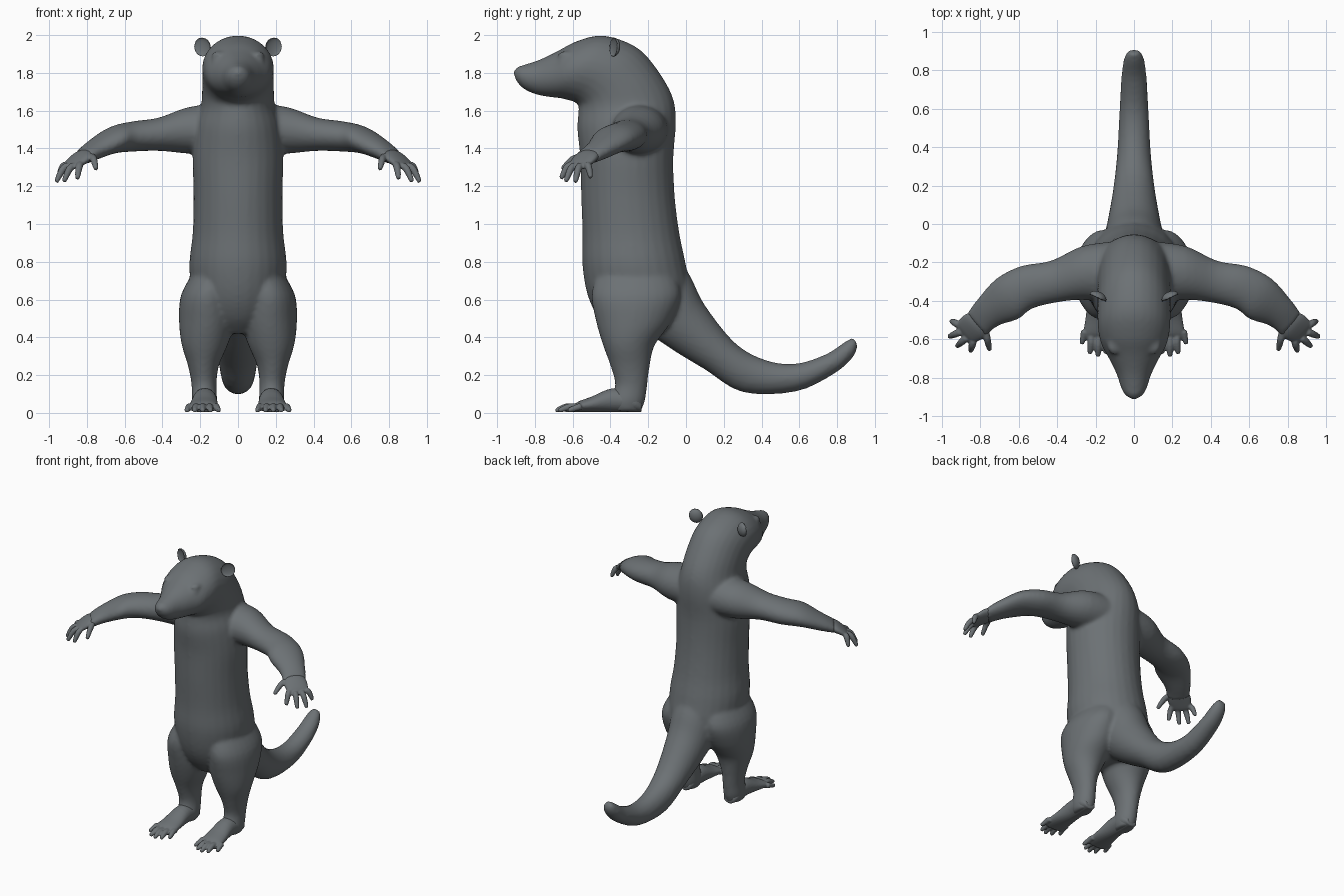
import bpy, bmesh
from math import cos, sin, pi
from mathutils import Vector, Matrix

if "Cube" in bpy.data.objects:
    bpy.data.objects.remove(bpy.data.objects["Cube"])

FUR = (0.15, 0.166, 0.176, 1)
fur = bpy.data.materials.new("slate_grey_fur")
fur.use_nodes = True
fur.diffuse_color = FUR
bsdf = fur.node_tree.nodes["Principled BSDF"]
bsdf.inputs["Base Color"].default_value = FUR
bsdf.inputs["Roughness"].default_value = 0.7


def spline(a, b, c, d, t):
    return 0.5 * (2 * b + (c - a) * t + (2 * a - 5 * b + 4 * c - d) * t * t
                  + (3 * b - a - 3 * c + d) * t ** 3)


def loft(bm, rows, side=1, sides=28, steps=4):
    """Skin elliptical sections; each row is (centre, half axis u, half axis v)."""
    rows = [[Vector(p) for p in r] for r in rows]
    rows = [rows[0]] + rows + [rows[-1]]
    fine = []
    for i in range(1, len(rows) - 2):
        for k in range(steps):
            fine.append([spline(*(rows[i + j][q] for j in (-1, 0, 1, 2)), k / steps)
                         for q in range(3)])
    fine.append(rows[-1])
    rings = []
    for c, u, v in fine:
        ring = []
        for n in range(sides):
            a = 2 * pi * n / sides
            p = c + u * cos(a) + v * sin(a)
            ring.append(bm.verts.new((p.x * side, p.y, p.z)))
        rings.append(ring)
    for lo, hi in zip(rings, rings[1:]):
        for n in range(sides):
            m = (n + 1) % sides
            bm.faces.new((lo[n], lo[m], hi[m], hi[n]))
    bm.faces.new(rings[0])
    bm.faces.new(rings[-1])


def profile(rows, x=0):
    """Rows of (back y, z, front y, z, half width) to sections lying across x."""
    return [((x, (a + c) / 2, (b + d) / 2), (0, (a - c) / 2, (b - d) / 2), (w, 0, 0))
            for a, b, c, d, w in rows]


def ball(bm, centre, size):
    m = Matrix.Translation(centre) @ Matrix.Diagonal((*size, 1))
    bmesh.ops.create_uvsphere(bm, u_segments=20, v_segments=12, radius=1, matrix=m)


def digit(bm, root, knuckle, tip, r):
    """Tapering finger or toe, thinnest at the claw."""
    path = [Vector(p) for p in (root, knuckle, tip)]
    d = (path[2] - path[0]).normalized()
    u = d.cross(Vector((0, 0, 1))).normalized()
    v = u.cross(d)
    pts = path + [path[2] + d * r * 0.3]
    loft(bm, [(p, u * r * k, v * r * k) for p, k in zip(pts, (1, 1.05, 0.7, 0.25))],
         sides=12)


def finish(bm, name, voxel=0, smooth=0, mirror=False):
    bmesh.ops.recalc_face_normals(bm, faces=bm.faces)
    mesh = bpy.data.meshes.new(name)
    bm.to_mesh(mesh)
    bm.free()
    mesh.materials.append(fur)
    for f in mesh.polygons:
        f.use_smooth = True
    ob = bpy.data.objects.new(name, mesh)
    bpy.context.collection.objects.link(ob)
    if voxel:
        rm = ob.modifiers.new("fuse", 'REMESH')
        rm.mode = 'VOXEL'
        rm.voxel_size = voxel
        rm.use_smooth_shade = True
    if smooth:
        sm = ob.modifiers.new("soften", 'SMOOTH')
        sm.factor = 0.5
        sm.iterations = smooth
    if mirror:
        ob.modifiers.new("mirror", 'MIRROR')
    return ob


# Body: torso, neck, head, tail, arms and legs fused into one skin
body = bmesh.new()
loft(body, profile([
    (-.18, .42, -.38, .42, .10), (-.07, .50, -.46, .50, .19),
    (.02, .62, -.52, .62, .24), (0, .78, -.548, .78, .258),
    (-.035, .95, -.548, .95, .24), (-.06, 1.15, -.555, 1.15, .235),
    (-.067, 1.35, -.56, 1.35, .24), (-.053, 1.54, -.575, 1.50, .225),
    (-.07, 1.67, -.57, 1.59, .195), (-.14, 1.80, -.57, 1.63, .19),
    (-.24, 1.92, -.60, 1.65, .19), (-.36, 1.98, -.62, 1.655, .19),
    (-.47, 1.997, -.64, 1.66, .186), (-.59, 1.963, -.67, 1.667, .168),
    (-.68, 1.915, -.72, 1.672, .13), (-.775, 1.87, -.79, 1.685, .09),
    (-.85, 1.845, -.85, 1.71, .068), (-.89, 1.832, -.885, 1.74, .048),
    (-.91, 1.81, -.905, 1.77, .02)]))
loft(body, profile([
    (-.05, .85, -.25, .45, .17), (.03, .71, -.17, .40, .155),
    (.1, .57, -.05, .32, .135), (.26, .37, .1, .23, .108),
    (.42, .28, .30, .11, .088), (.58, .26, .58, .113, .076),
    (.74, .31, .78, .205, .066), (.84, .375, .88, .29, .052),
    (.885, .4, .91, .355, .03)]))
# Nose pad
ball(body, (0, -.885, 1.80), (.036, .028, .03))

ARM = [(.10, -.25, 1.50, .14, .16, 0), (.27, -.255, 1.495, .122, .14, 0),
       (.42, -.30, 1.475, .088, .11, .1), (.56, -.33, 1.463, .08, .115, .25),
       (.66, -.39, 1.445, .072, .12, .5), (.76, -.46, 1.395, .056, .088, .65),
       (.82, -.525, 1.355, .04, .078, .7)]
LEG = [(.12, -.06, -.47, .74, .12), (.16, -.03, -.50, .62, .143),
       (.165, -.08, -.475, .48, .147), (.176, -.165, -.44, .36, .122),
       (.183, -.192, -.40, .25, .082), (.18, -.205, -.375, .15, .066),
       (.178, -.218, -.40, .06, .067), (.178, -.24, -.38, .008, .05)]
for s in (1, -1):
    loft(body, [((x, y, z), (0, 0, h), (d * sin(a), d * cos(a), 0))
                for x, y, z, h, d, a in ARM], s)
    loft(body, [((x, (b + f) / 2, z), (0, (b - f) / 2, 0), (w, 0, 0))
                for x, b, f, z, w in LEG], s)
    # Eyes and brow ridge
    ball(body, (s * .112, -.65, 1.862), (.026, .03, .022))
    ball(body, (s * .105, -.63, 1.895), (.034, .05, .02))
finish(body, "body", voxel=.013, smooth=4)

# Hands: palm, four fingers and a thumb
hand = bmesh.new()
loft(hand, [((x, y, z), (0, 0, h), (d * .64, d * .77, 0)) for x, y, z, h, d in
            [(.80, -.505, 1.365, .035, .065), (.835, -.535, 1.347, .036, .078),
             (.875, -.563, 1.318, .026, .07), (.895, -.575, 1.302, .014, .055)]])
for root, tip in [((.835, -.605, 1.32), (.85, -.66, 1.245)),
                  ((.87, -.59, 1.315), (.92, -.635, 1.23)),
                  ((.90, -.56, 1.315), (.96, -.585, 1.228)),
                  ((.91, -.525, 1.32), (.95, -.505, 1.25)),
                  ((.775, -.55, 1.36), (.752, -.652, 1.295))]:
    mid = (Vector(root) + Vector(tip)) / 2 + Vector((0, 0, .014))
    digit(hand, root, mid, tip, .018)
finish(hand, "hands", voxel=.006, smooth=2, mirror=True)

# Feet: long flat sole and five toes
foot = bmesh.new()
loft(foot, [((x, y, h + .004), (0, 0, h), (w, 0, 0)) for x, y, h, w in
            [(.178, -.235, .03, .04), (.178, -.28, .055, .062), (.176, -.39, .063, .064),
             (.18, -.50, .041, .074), (.184, -.57, .028, .08), (.186, -.605, .014, .07)]])
for i, end in enumerate((-.635, -.67, -.685, -.67, -.62)):
    x = .115 + .036 * i
    digit(foot, (x, -.555, .03), (x, end + .055, .032),
          (x + .006 * (i - 2), end, .014), .018)
finish(foot, "feet", voxel=.006, smooth=2, mirror=True)

# Ears: thin forward-facing cups
ear = bmesh.new()
bmesh.ops.create_uvsphere(ear, u_segments=24, v_segments=16, radius=1)
for v in ear.verts:
    v.co.y = v.co.y * .03 if v.co.y > 0 else -v.co.y * .014 - .004
    v.co.x *= .046
    v.co.z *= .05
ear.transform(Matrix.Translation((.188, -.382, 1.937)) @ Matrix.Rotation(.45, 4, 'Z')
              @ Matrix.Rotation(.4, 4, 'Y'))
finish(ear, "ears", mirror=True)
